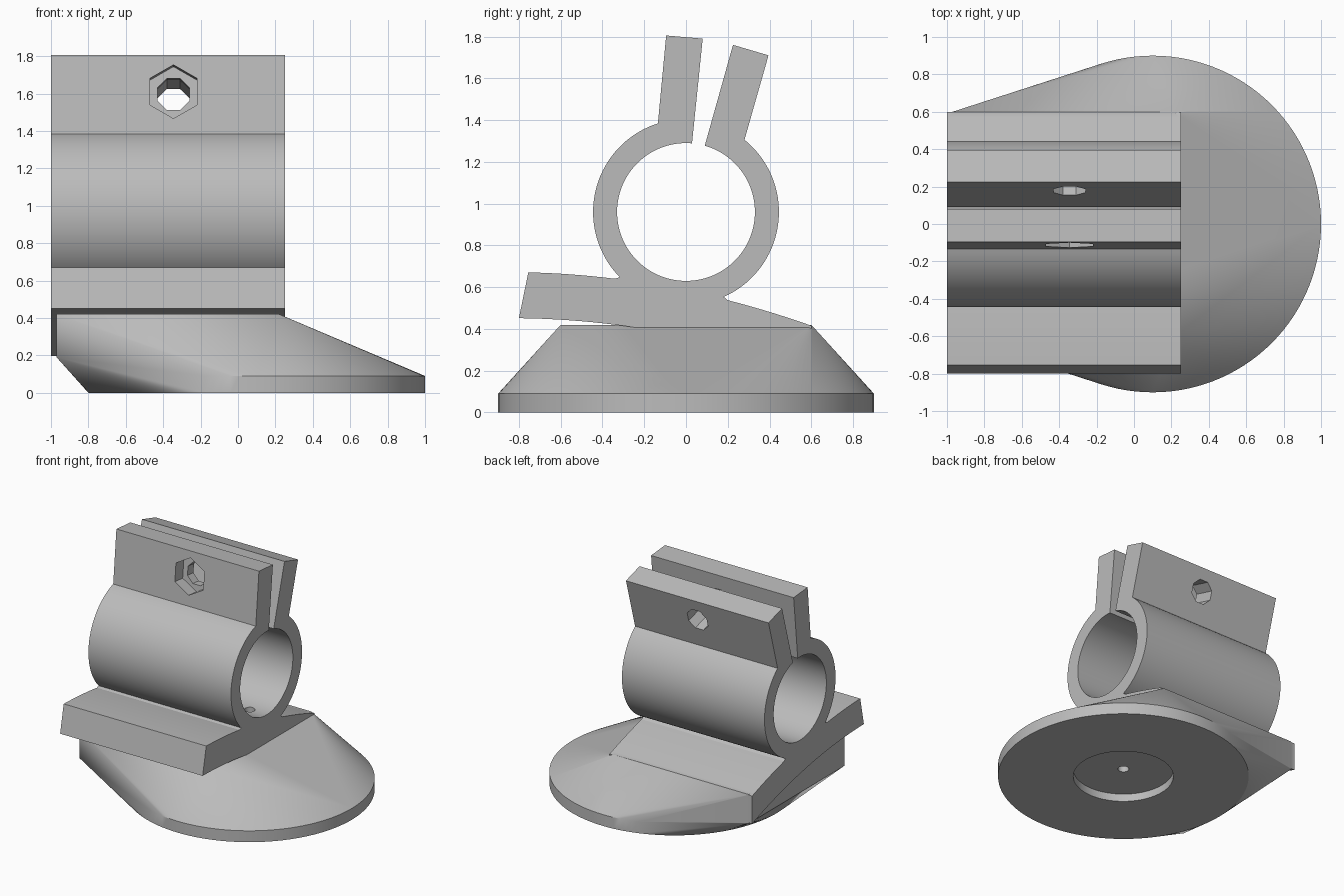
import bpy, bmesh
from math import sin, cos, radians, pi
from mathutils import Matrix, Vector

if "Cube" in bpy.data.objects:
    bpy.data.objects.remove(bpy.data.objects["Cube"])

grey = bpy.data.materials.new("plain grey")
grey.use_nodes = True
tone = (0.5, 0.5, 0.5, 1)
grey.diffuse_color = tone
grey.node_tree.nodes["Principled BSDF"].inputs["Base Color"].default_value = tone


def make_object(name, bm):
    bmesh.ops.recalc_face_normals(bm, faces=bm.faces)
    mesh = bpy.data.meshes.new(name)
    bm.to_mesh(mesh)
    bm.free()
    mesh.materials.append(grey)
    obj = bpy.data.objects.new(name, mesh)
    bpy.context.collection.objects.link(obj)
    return obj


def cutter(start, tilt_axis, radius, depth, sides, spin=0.0):
    """Prism running from start along the given rotation of the z axis."""
    bm = bmesh.new()
    place = (Matrix.Translation(start) @ Matrix.Rotation(tilt_axis, 4, 'X')
             @ Matrix.Rotation(spin, 4, 'Z') @ Matrix.Translation((0, 0, depth / 2)))
    bmesh.ops.create_cone(bm, cap_ends=True, segments=sides, radius1=radius,
                          radius2=radius, depth=depth, matrix=place)
    obj = make_object("cutter", bm)
    obj.hide_render = True
    return obj


def combine(target, other, operation):
    mod = target.modifiers.new("combine", 'BOOLEAN')
    mod.operation, mod.object, mod.solver = operation, other, 'EXACT'
    bpy.context.view_layer.objects.active = target
    bpy.ops.object.modifier_apply(modifier=mod.name)
    bpy.data.objects.remove(other)


# Base: hull of a flat disc and a raised block
bm = bmesh.new()
for i in range(120):
    a = 2 * pi * i / 120
    for z in (0, 0.09):
        bm.verts.new((0.1 + 0.9 * cos(a), 0.9 * sin(a), z))
for x in (-0.97, 0.22):
    for y in (-0.6, 0.6):
        for z in (0.19, 0.42):
            bm.verts.new((x, y, z))
hull = bmesh.ops.convex_hull(bm, input=bm.verts)
inside = {v for v in hull["geom_interior"] if isinstance(v, bmesh.types.BMVert)}
bmesh.ops.delete(bm, geom=list(inside), context='VERTS')
bmesh.ops.dissolve_limit(bm, angle_limit=0.002, verts=bm.verts, edges=bm.edges)
base = make_object("base", bm)

# Clamp: one outline of split ring, two fins and curved foot, extruded along x
CENTRE = 0.96


def ring_arc(radius, a0, a1, steps):
    return [(radius * cos(radians(a0 + (a1 - a0) * i / steps)),
             CENTRE + radius * sin(radians(a0 + (a1 - a0) * i / steps)))
            for i in range(steps + 1)]


def foot_arc(y0, y1, top, steps=12):
    ys = [y0 + (y1 - y0) * i / steps for i in range(steps + 1)]
    return [(y, top - (y + 0.85) ** 2 / 8.2) for y in ys]


outline = ring_arc(0.33, 74.2, -275, 96)
outline += [(0.08, 1.79), (-0.095, 1.805)]
outline += ring_arc(0.445, 107.6, 224.5, 36)
outline += foot_arc(-0.34, -0.755, 0.672)
outline += foot_arc(-0.8, 0.6, 0.452, 24)
outline += foot_arc(0.6, 0.2, 0.672)
outline += ring_arc(0.445, -66, 51, 36)
outline += [(0.395, 1.71), (0.225, 1.76)]

bm = bmesh.new()
face = bm.faces.new([bm.verts.new((-1, y, z)) for y, z in outline])
side = bmesh.ops.extrude_face_region(bm, geom=[face])
bmesh.ops.translate(bm, vec=(1.25, 0, 0),
                    verts=[g for g in side["geom"] if isinstance(g, bmesh.types.BMVert)])
clamp = make_object("clamp", bm)

# Bolt holes square to each fin, with a hexagonal nut pocket at the front
BOLT_X = -0.345
EIGHTH = pi / 8
front_tilt, back_tilt = -radians(95.6), -radians(105.7)
back_step = Vector((0, cos(radians(15.7)), -sin(radians(15.7)))) * 0.1
combine(clamp, cutter((BOLT_X, -0.114 - 0.1, 1.61 + 0.01), front_tilt, 0.144, 0.2, 6), 'DIFFERENCE')
combine(clamp, cutter((BOLT_X, -0.17, 1.611), front_tilt, 0.092, 0.27, 8, EIGHTH), 'DIFFERENCE')
combine(clamp, cutter(Vector((BOLT_X, 0.177, 1.59)) - back_step * 0.7, back_tilt,
                      0.092, 0.35, 8, EIGHTH), 'DIFFERENCE')

# Join, then cut the round recess and screw hole from underneath
combine(base, clamp, 'UNION')
combine(base, cutter((0.1, 0, -0.1), 0, 0.36, 0.16, 64), 'DIFFERENCE')
combine(base, cutter((0.1, 0, -0.1), 0, 0.04, 0.85, 24), 'DIFFERENCE')
base.name = "clamp_mount"

bpy.ops.object.select_all(action='DESELECT')
base.select_set(True)
bpy.context.view_layer.objects.active = base
bpy.ops.object.shade_smooth_by_angle(angle=radians(20))
